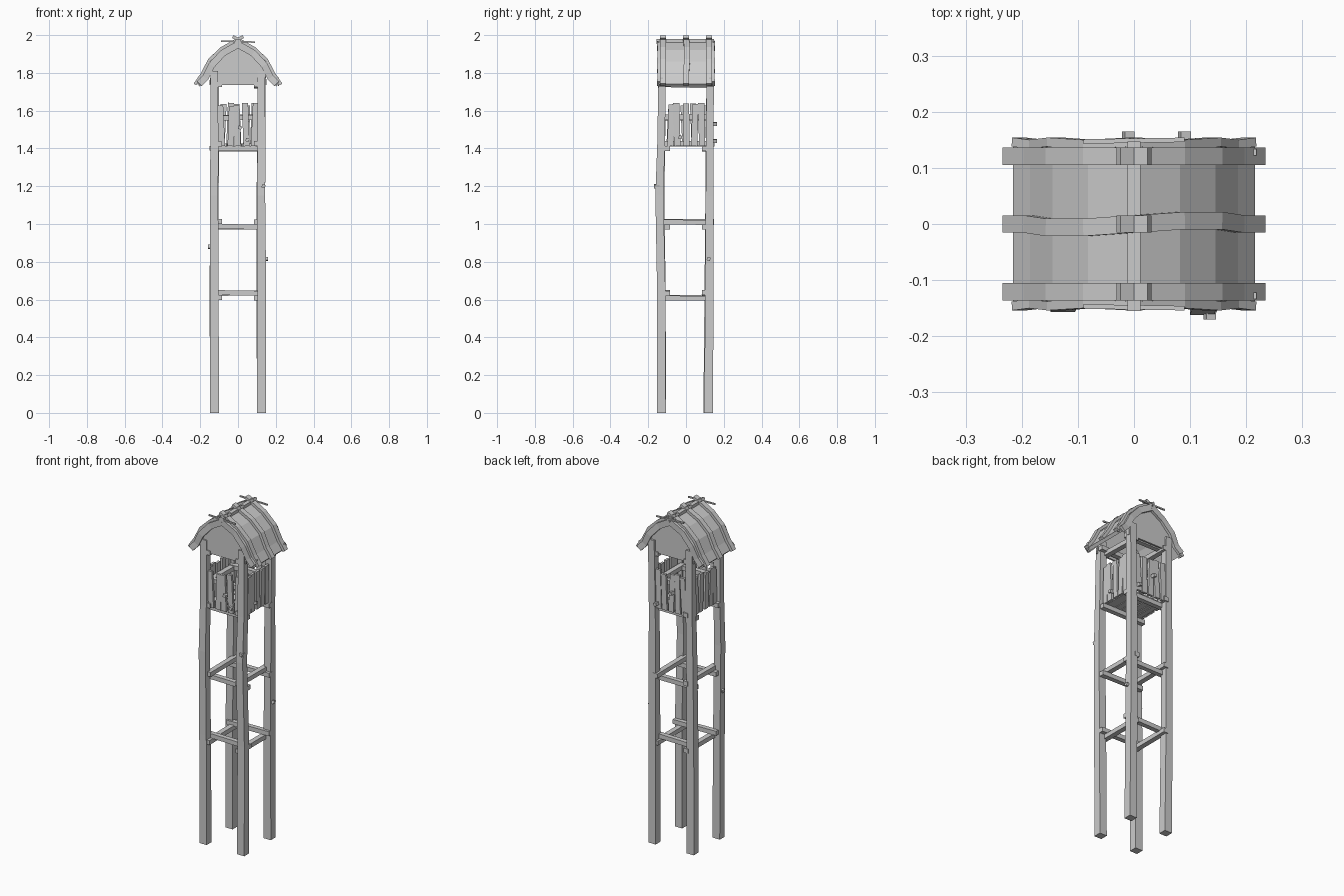
import bpy, random
from mathutils import Vector

if "Cube" in bpy.data.objects:
    bpy.data.objects.remove(bpy.data.objects["Cube"])

random.seed(4)


def mesh(name, verts, faces):
    me = bpy.data.meshes.new(name)
    me.from_pydata([tuple(v) for v in verts], [], faces)
    me.update()
    ob = bpy.data.objects.new(name, me)
    bpy.context.collection.objects.link(ob)
    return ob


def beam(name, path, w, h, side, taper=1.0):
    """Rectangular timber along a path; w is measured along 'side'."""
    p = [Vector(q) for q in path]
    side = Vector(side)
    verts, faces, n = [], [], len(p)
    for i, c in enumerate(p):
        d = (p[min(i + 1, n - 1)] - p[max(i - 1, 0)]).normalized()
        s = (side - d * side.dot(d)).normalized()
        u = s.cross(d)
        k = 1 + (taper - 1) * i / (n - 1)
        for a, b in ((-1, -1), (1, -1), (1, 1), (-1, 1)):
            verts.append(c + s * a * w * k / 2 + u * b * h * k / 2)
    for i in range(n - 1):
        for j in range(4):
            a, b = i * 4 + j, i * 4 + (j + 1) % 4
            faces.append((a, b, b + 4, a + 4))
    faces += [(3, 2, 1, 0), tuple(range(4 * n - 4, 4 * n))]
    return mesh(name, verts, faces)


def prism(name, profile, y0, y1):
    """Profile in x-z extruded along y."""
    n = len(profile)
    verts = [(x, y, z) for y in (y0, y1) for x, z in profile]
    faces = [tuple(range(n)), tuple(reversed(range(n, 2 * n)))]
    faces += [(i, i + n, (i + 1) % n + n, (i + 1) % n) for i in range(n)]
    return mesh(name, verts, faces)


def j(a):
    return random.uniform(-a, a)


# Four slightly bent corner posts
for nx, sx in (("left", -1), ("right", 1)):
    for ny, sy in (("front", -1), ("back", 1)):
        x = 0.124 * sx
        if sy < 0:
            ys = (-0.13, -0.131, -0.141, -0.132, -0.126)
        else:
            ys = (0.115, 0.12, 0.124, 0.125, 0.128)
        if sx * sy > 0:
            ys = [0.128 * sy + (y - 0.128 * sy) * 0.6 for y in ys]
        zs = (0, 0.65, 1.15, 1.42, 1.81)
        path = [(x + (j(0.004) if z else 0), y, z) for y, z in zip(ys, zs)]
        beam(f"{ny}_{nx}_post", path, 0.048, 0.046, (1, 0, 0), 0.84)

# Cross beams: (height along x, height along y)
for k, (zx, zy) in enumerate(((0.635, 0.61), (0.985, 1.012), (1.4, 1.425),
                              (1.565, 1.562), (1.752, 1.735))):
    L = 0.122 if k == 3 else 0.143
    for s in (-1, 1):
        beam(f"cross_beam_x_{k}", [(-L + j(.008), 0.1 * s, zx + j(.004)),
                                   (L + j(.008), 0.1 * s, zx + j(.004))], 0.028, 0.026, (0, 1, 0))
        beam(f"cross_beam_y_{k}", [(0.1 * s, -L + j(.008), zy + j(.004)),
                                   (0.1 * s, L + j(.008), zy + j(.004))], 0.03, 0.026, (1, 0, 0))

# Lookout floor boards
for i in range(5):
    x = -0.08 + 0.04 * i
    beam("floor_board", [(x, -0.1, 1.42), (x + j(.004), 0.1, 1.42)], 0.036, 0.012, (1, 0, 0))

# Upright parapet boards on all four sides
for s in (-1, 1):
    for axis in "xy":
        for i in range(5):
            t = -0.084 + 0.042 * i + j(.004)
            t2 = t + j(.011)
            d = (0.126 if axis == "x" or s < 0 else 0.135) * s
            d2 = d + j(.005)
            top = 1.632 + j(.01)
            if axis == "y":
                path, side = [(t, d, 1.412), (t2, d2, top)], (1, 0, 0)
            else:
                path, side = [(d, t, 1.412), (d2, t2, top)], (0, 1, 0)
            beam("parapet_board", path, 0.033, 0.014, side)

# Wooden pegs and knots
for x, y, z, d in ((0.135, -0.15, 1.2, (0, -1, 0)), (-0.138, -0.13, 0.88, (-1, 0, 0)),
                   (0.138, 0.12, 0.815, (1, 0, 0)), (0.01, -0.125, 1.51, (0, -1, 0)),
                   (0.05, -0.125, 1.445, (0, -1, 0)), (-0.01, 0.145, 1.53, (0, 1, 0)),
                   (0.09, 0.145, 1.44, (0, 1, 0)), (0.125, -0.03, 1.46, (1, 0, 0))):
    c, d = Vector((x, y, z)), Vector(d)
    beam("peg", [c - d * 0.01, c + d * 0.02], 0.018, 0.018, (0.3, 0.3, 1))

# Curved roof shell, ridge along y
half = [(0.216, 1.742), (0.185, 1.785), (0.145, 1.86), (0.082, 1.922)]
outer = half + [(0, 1.968)] + [(-x, z) for x, z in reversed(half)]
inner = [(x * 0.94, z - 0.014) for x, z in outer]
prism("roof_shell", outer + inner[::-1], -0.143, 0.14)
beam("ridge_beam", [(0, -0.155, 1.966), (0, 0.147, 1.966)], 0.024, 0.026, (1, 0, 0))

# Gable walls
gable = [(-0.15, 1.735), (0.15, 1.735)] + [(x * 0.97, z - 0.008) for x, z in outer[2:-2]]
prism("front_gable_wall", gable, -0.138, -0.128)
prism("back_gable_wall", gable, 0.126, 0.136)

# Roof straps crossing at the ridge, and barge boards on the gable edges
strap = [(-0.028, 1.99), (0, 1.976), (0.086, 1.928), (0.151, 1.867), (0.19, 1.792), (0.228, 1.737)]
barge = [(0, 1.95), (0.08, 1.905), (0.14, 1.84), (0.172, 1.775), (0.205, 1.742)]
for m in (-1, 1):
    for y in (-0.121, 0.0, 0.121):
        wob = 0.006 if y == 0 else 0
        path = [(x * m, y + wob * m * (1 if i in (2, 3) else 0), z + 0.002)
                for i, (x, z) in enumerate(strap)]
        beam("roof_strap", path, 0.031, 0.016, (0, 1, 0))
    for s in (-1, 1):
        path = [(x * m, s * (0.146 - 0.004 * (i % 2)), z) for i, (x, z) in enumerate(barge)]
        beam("barge_board", path, 0.016, 0.036, (0, 1, 0))

# Thin sticks through the ridge ends
for s in (-1, 1):
    beam("ridge_stick", [(-0.09, 0.147 * s, 1.968), (0.09, 0.15 * s, 1.963)], 0.008, 0.008, (0, 1, 0))
    beam("eave_pin", [(0.215, 0.128 * s, 1.73), (0.215, 0.128 * s, 1.775)], 0.006, 0.012, (1, 0, 0))
